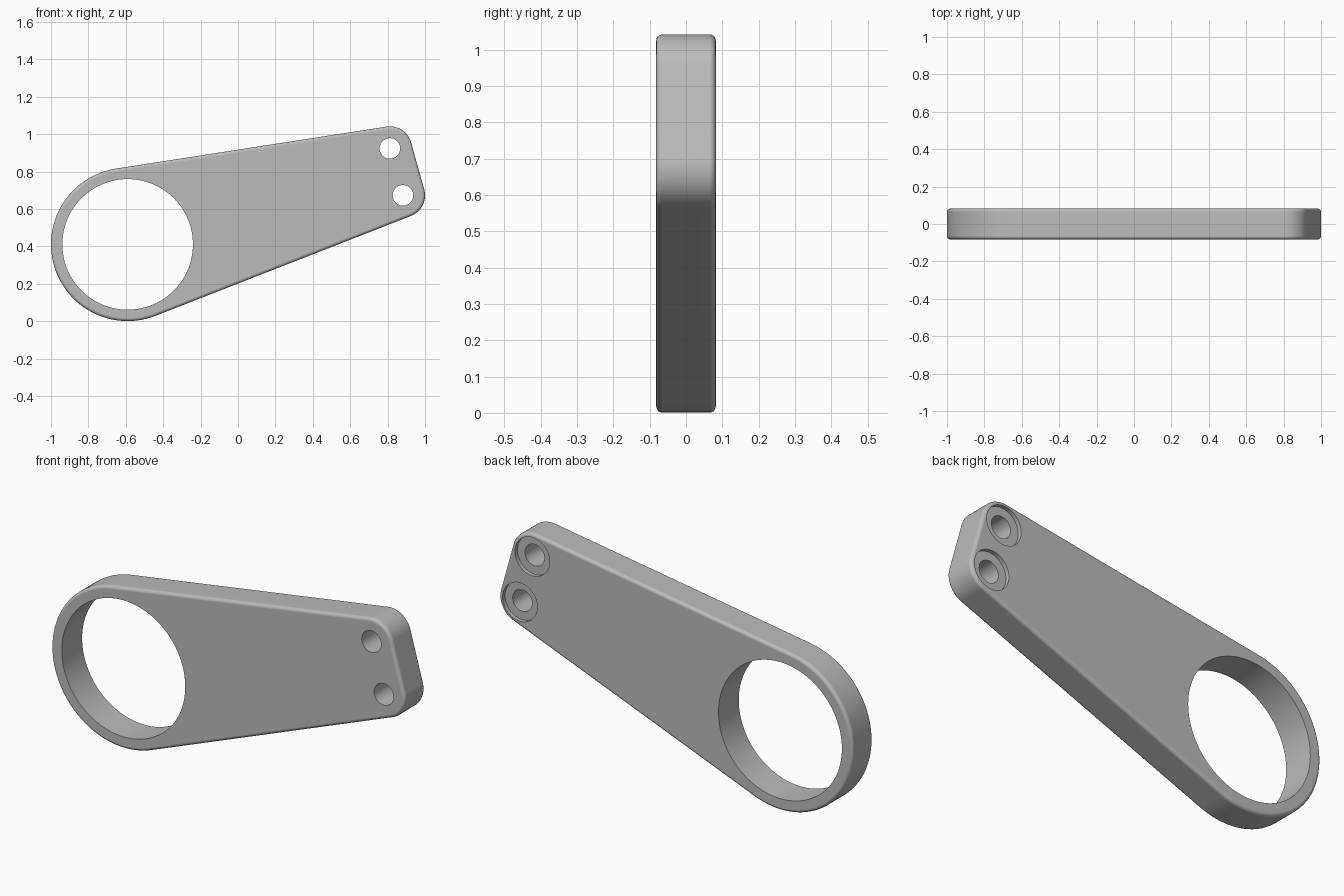
import bpy, bmesh, math
from mathutils import Vector

cube = bpy.data.objects.get("Cube")
if cube:
    bpy.data.objects.remove(cube, do_unlink=True)

HALF = 0.082          # half thickness
FILLET = 0.017        # rounded outer rim
RING = (Vector((-0.59, 0.411)), 0.41)
LOW = (Vector((0.882, 0.673)), 0.118)
HIGH = (Vector((0.812, 0.924)), 0.118)
CORNERS = [RING, LOW, HIGH]   # counter-clockwise seen from the front

grey = bpy.data.materials.new("plain grey")
grey.use_nodes = True
colour = (0.5, 0.5, 0.5, 1)
grey.diffuse_color = colour
bsdf = next(n for n in grey.node_tree.nodes if n.type == 'BSDF_PRINCIPLED')
bsdf.inputs["Base Color"].default_value = colour
bsdf.inputs["Roughness"].default_value = 0.5


def tangent_angle(a, b):
    """Direction of the outward normal on the tangent line from circle a to b."""
    d = b[0] - a[0]
    return math.atan2(d.y, d.x) - math.acos((a[1] - b[1]) / d.length)


def outline(inset):
    """Arcs joined by tangent lines, moved inwards by inset."""
    points = []
    for i, (centre, radius) in enumerate(CORNERS):
        start = tangent_angle(CORNERS[i - 1], CORNERS[i])
        end = tangent_angle(CORNERS[i], CORNERS[(i + 1) % 3])
        sweep = (end - start) % math.tau
        steps = max(8, round(sweep / math.radians(3.5)))
        for k in range(steps + 1):
            t = start + sweep * k / steps
            points.append(centre + Vector((math.cos(t), math.sin(t))) * (radius - inset))
    return points


# Plate body: stacked outlines from front to back with filleted rims
STEPS = 5
rim = [(FILLET * (1 - math.sin(a)), HALF - FILLET * (1 - math.cos(a)))
       for a in (math.pi / 2 * k / STEPS for k in range(STEPS + 1))]
layers = [(inset, -y) for inset, y in rim] + [(inset, y) for inset, y in reversed(rim)]

bm = bmesh.new()
rings = [[bm.verts.new((p.x, y, p.y)) for p in outline(inset)] for inset, y in layers]
count = len(rings[0])
for near, far in zip(rings, rings[1:]):
    for i in range(count):
        j = (i + 1) % count
        bm.faces.new((near[i], near[j], far[j], far[i]))
bm.faces.new(rings[0])
bm.faces.new(rings[-1])
bmesh.ops.recalc_face_normals(bm, faces=bm.faces)
mesh = bpy.data.meshes.new("bracket_arm")
bm.to_mesh(mesh)
bm.free()
mesh.materials.append(grey)
arm = bpy.data.objects.new("bracket_arm", mesh)
bpy.context.collection.objects.link(arm)
bpy.context.view_layer.objects.active = arm
arm.select_set(True)


def drill(centre, radius, front, back, sides):
    """Cut a round hole along y between two depths."""
    bpy.ops.mesh.primitive_cylinder_add(
        vertices=sides, radius=radius, depth=back - front,
        location=(centre.x, (front + back) / 2, centre.y),
        rotation=(math.pi / 2, 0, 0))
    cutter = bpy.context.object
    cutter.name = "hole_cutter"
    cutter.hide_render = True
    cutter.data.materials.append(grey)
    cut = arm.modifiers.new("hole", 'BOOLEAN')
    cut.operation = 'DIFFERENCE'
    cut.solver = 'EXACT'
    cut.object = cutter
    bpy.ops.object.select_all(action='DESELECT')
    bpy.context.view_layer.objects.active = arm
    arm.select_set(True)
    bpy.ops.object.modifier_apply(modifier=cut.name)
    bpy.data.objects.remove(cutter, do_unlink=True)


# Large ring opening, then two screw holes with recesses on the back
drill(RING[0], 0.349, -0.2, 0.2, 96)
for centre, _ in (LOW, HIGH):
    drill(centre, 0.055, -0.2, 0.2, 40)
    drill(centre, 0.098, HALF - 0.02, 0.2, 56)

# Smooth curves, crisp hole edges, flat faces
bpy.ops.object.shade_smooth_by_angle(angle=math.radians(30))
flat = arm.modifiers.new("flat_faces", 'WEIGHTED_NORMAL')
flat.keep_sharp = True
